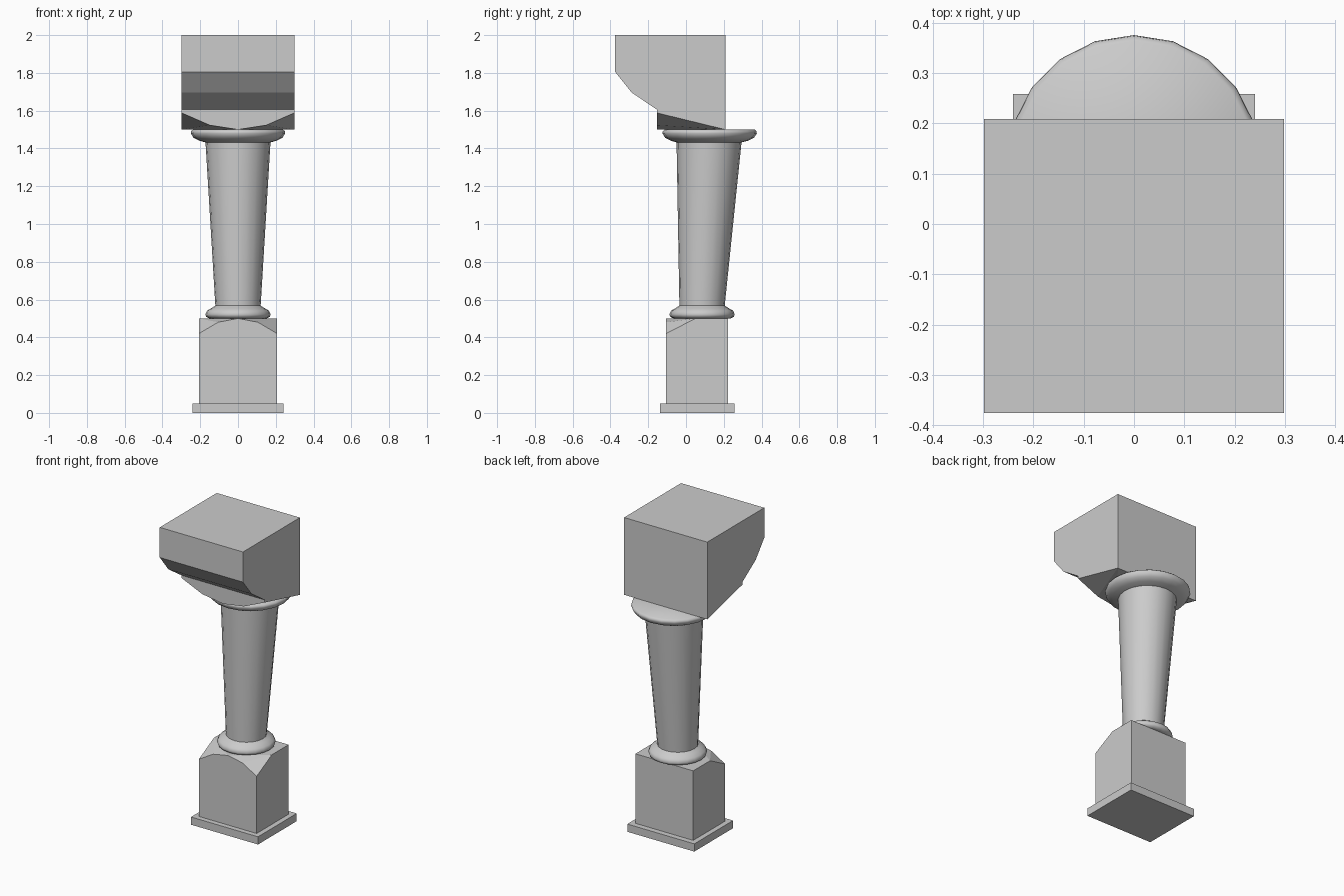
import bpy, bmesh, math

if "Cube" in bpy.data.objects:
    bpy.data.objects.remove(bpy.data.objects["Cube"])


def finish(name, bm, smooth=False):
    bmesh.ops.recalc_face_normals(bm, faces=bm.faces)
    mesh = bpy.data.meshes.new(name)
    bm.to_mesh(mesh)
    bm.free()
    obj = bpy.data.objects.new(name, mesh)
    bpy.context.collection.objects.link(obj)
    if smooth:
        bpy.ops.object.select_all(action='DESELECT')
        obj.select_set(True)
        bpy.context.view_layer.objects.active = obj
        bpy.ops.object.shade_smooth_by_angle(angle=math.radians(50))
    return obj


def add_hull(bm, half_points):
    """Convex solid from points on the +x side, mirrored across x."""
    pts = {(s * x, y, z) for x, y, z in half_points for s in (1, -1)}
    verts = [bm.verts.new(p) for p in sorted(pts)]
    bmesh.ops.convex_hull(bm, input=verts)


def tidy(bm):
    bmesh.ops.remove_doubles(bm, verts=bm.verts, dist=0.0005)
    bmesh.ops.dissolve_limit(bm, angle_limit=0.01, verts=bm.verts, edges=bm.edges)


# Square foot plate
bm = bmesh.new()
add_hull(bm, [(0.24, y, z) for y in (-0.138, 0.258) for z in (0, 0.05)])
tidy(bm)
finish("foot_plate", bm)

# Pedestal with chamfered front corners
bm = bmesh.new()
X, F, B = 0.207, -0.105, 0.222
add_hull(bm, [(X, F, 0.05), (X, B, 0.05), (X, B, 0.5), (X, 0.05, 0.5),
              (X, F, 0.42), (0.105, F, 0.48), (0, F, 0.5)])
tidy(bm)
finish("pedestal", bm)

# Leaning tapered column with lower and upper mouldings: (radius, z, centre y)
LOW, HIGH, SIDES = 0.085, 0.125, 20
profile = [(0.150, 0.500, LOW), (0.168, 0.508, LOW), (0.173, 0.522, LOW),
           (0.164, 0.541, LOW), (0.140, 0.555, LOW), (0.120, 0.568, LOW),
           (0.172, 1.432, 0.122), (0.205, 1.441, HIGH), (0.235, 1.456, HIGH),
           (0.250, 1.480, HIGH), (0.248, 1.491, HIGH), (0.238, 1.500, HIGH)]
bm = bmesh.new()
rings = []
for r, z, cy in profile:
    rings.append([bm.verts.new((r * math.sin(math.tau * i / SIDES),
                                cy + r * math.cos(math.tau * i / SIDES), z))
                  for i in range(SIDES)])
for a, b in zip(rings, rings[1:]):
    for i in range(SIDES):
        j = (i + 1) % SIDES
        bm.faces.new((a[i], a[j], b[j], b[i]))
bm.faces.new(rings[0])
bm.faces.new(rings[-1])
finish("column", bm, smooth=True)

# Capital block: corbelled upper part joined to a chamfered lower part
bm = bmesh.new()
X, F, B, SEAM = 0.298, -0.153, 0.208, 1.605
add_hull(bm, [(X, y, z) for y, z in ((-0.375, 2), (B, 2), (B, SEAM), (F, SEAM),
                                     (-0.287, 1.695), (-0.375, 1.805))])
add_hull(bm, [(X, F, SEAM), (X, B, SEAM), (X, B, 1.5), (X, F, 1.588),
              (0.149, F, 1.523), (0, F, 1.5)])
inner = [f for f in bm.faces if all(abs(v.co.z - SEAM) < 1e-4 for v in f.verts)]
bmesh.ops.delete(bm, geom=inner, context='FACES')
tidy(bm)
finish("capital_block", bm)
